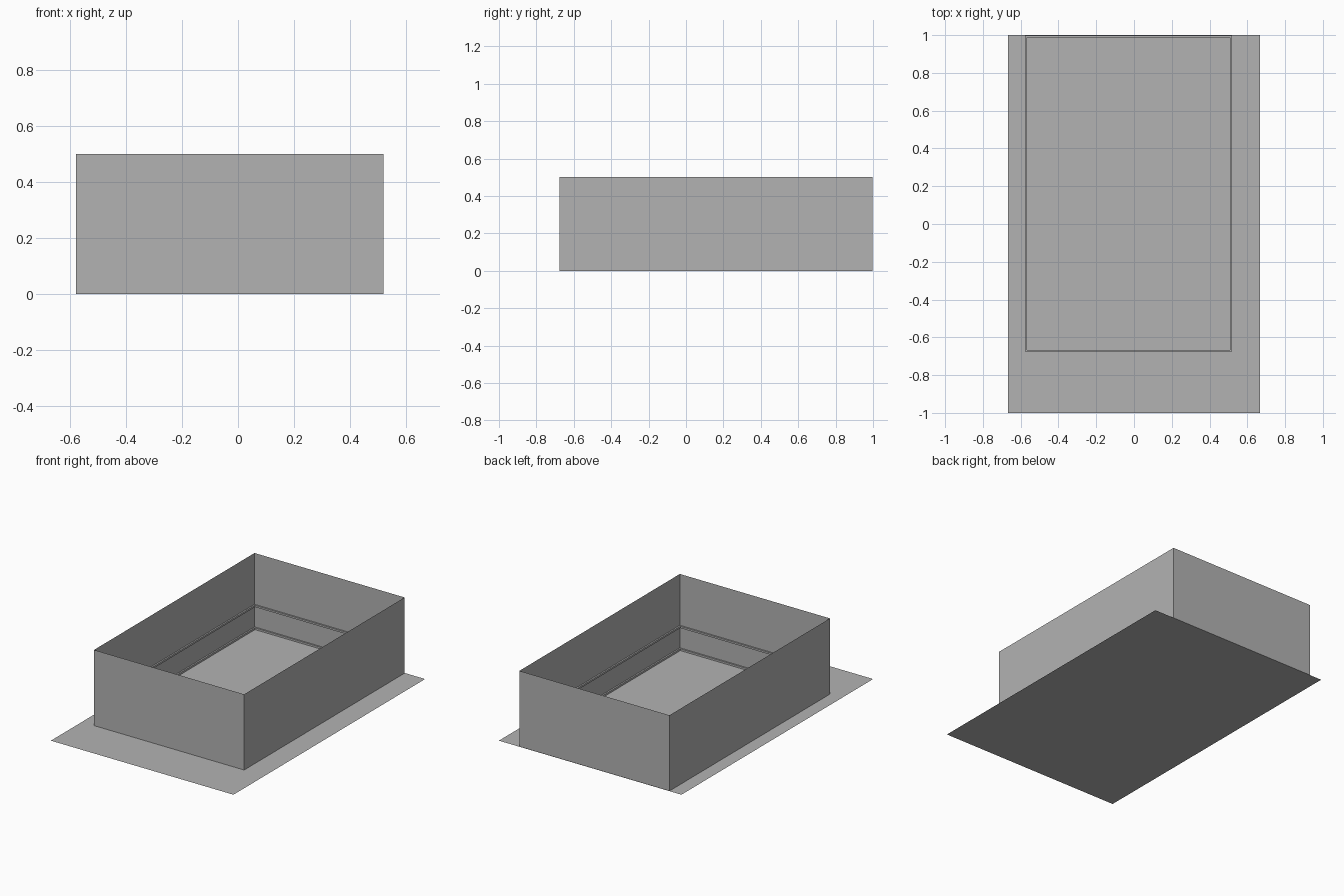
import bpy
import bmesh
from mathutils import Matrix, Vector

cube = bpy.data.objects.get("Cube")
if cube:
    bpy.data.objects.remove(cube, do_unlink=True)

grey = bpy.data.materials.new("plain_grey")
grey.use_nodes = True
colour = (0.45, 0.45, 0.45, 1)
grey.diffuse_color = colour
grey.node_tree.nodes["Principled BSDF"].inputs["Base Color"].default_value = colour

# Outer limits of the box
X0, X1, Y0, Y1 = -0.578, 0.519, -0.677, 0.998
HEIGHT = 0.5


def add_object(name, bm):
    mesh = bpy.data.meshes.new(name)
    bm.to_mesh(mesh)
    bm.free()
    mesh.materials.append(grey)
    obj = bpy.data.objects.new(name, mesh)
    bpy.context.collection.objects.link(obj)
    return obj


def open_frame(name, z0, z1, inset=0.0, thickness=0.0):
    """Four upright sides, open above and below, thickened inwards if asked."""
    bm = bmesh.new()
    centre = Vector(((X0 + X1) / 2, (Y0 + Y1) / 2, (z0 + z1) / 2))
    size = (X1 - X0 - 2 * inset, Y1 - Y0 - 2 * inset, z1 - z0)
    bmesh.ops.create_cube(bm, size=1, matrix=Matrix.LocRotScale(centre, None, size))
    bm.normal_update()
    caps = [f for f in bm.faces if abs(f.normal.z) > 0.5]
    bmesh.ops.delete(bm, geom=caps, context='FACES_ONLY')
    obj = add_object(name, bm)
    if thickness:
        solid = obj.modifiers.new("thickness", 'SOLIDIFY')
        solid.thickness = thickness
        solid.offset = -1
        solid.use_even_offset = True
    return obj


# Ground sheet
bm = bmesh.new()
bmesh.ops.create_grid(bm, x_segments=1, y_segments=1, size=1,
                      matrix=Matrix.Diagonal((0.667, 1, 1, 1)))
add_object("base_sheet", bm)

# Thin walls
open_frame("box_walls", 0, HEIGHT)

# Narrow trims running round the inside
for name, z in (("floor_trim", 0.001), ("wall_trim", 0.15)):
    open_frame(name, z, z + 0.012, inset=0.001, thickness=0.01)
